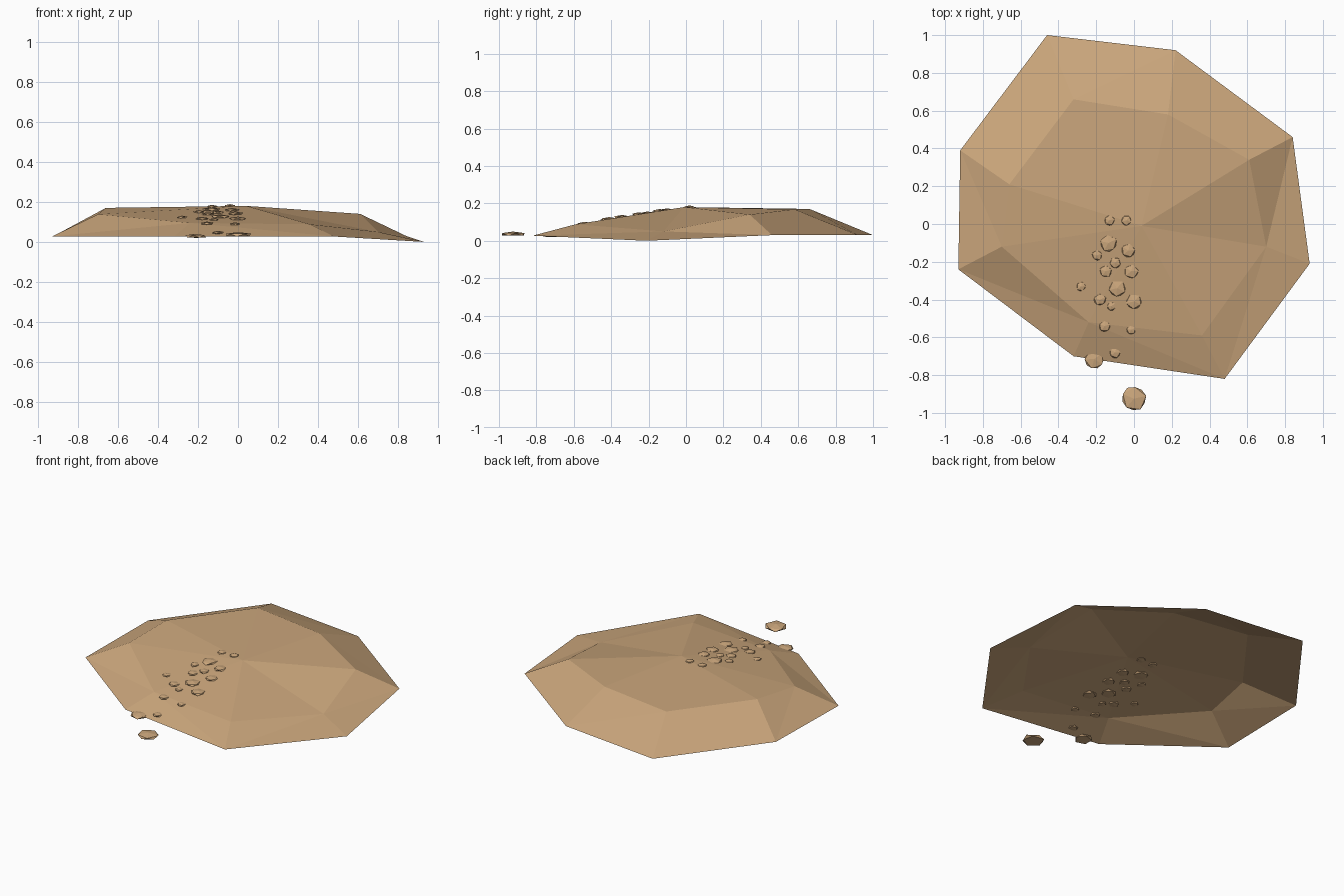
import bpy, bmesh, math, random
from mathutils import Vector
from mathutils.bvhtree import BVHTree

if "Cube" in bpy.data.objects:
    bpy.data.objects.remove(bpy.data.objects["Cube"])

random.seed(4)
sand = bpy.data.materials.new("sandy tan")
sand.diffuse_color = (0.60, 0.385, 0.202, 1)
sand.use_nodes = True
sand.node_tree.nodes["Principled BSDF"].inputs["Base Color"].default_value = sand.diffuse_color


def finish(bm, name):
    mesh = bpy.data.meshes.new(name)
    bm.to_mesh(mesh)
    mesh.materials.append(sand)
    obj = bpy.data.objects.new(name, mesh)
    bpy.context.collection.objects.link(obj)
    return obj


# Mound: low-poly open shell from an outer rim, an inner ring and a peak
rim = [(-.46, 1, .03), (.22, .92, .03), (.84, .46, .03), (.93, -.21, 0),
       (.48, -.82, .027), (-.32, -.70, .027), (-.93, -.24, .027), (-.92, .39, .03)]
ring = [(-.32, .66, .17), (.18, .58, .168), (.61, .34, .14), (.70, -.12, .05),
        (.36, -.59, .088), (-.24, -.52, .095), (-.70, -.12, .138), (-.66, .21, .17)]
bm = bmesh.new()
outer = [bm.verts.new(p) for p in rim]
inner = [bm.verts.new(p) for p in ring]
peak = bm.verts.new((.04, -.01, .18))
for i in range(8):
    j = (i + 1) % 8
    if i in (2, 4, 7):      # diagonal direction of each rim panel
        bm.faces.new((outer[i], inner[j], outer[j]))
        bm.faces.new((outer[i], inner[i], inner[j]))
    else:
        bm.faces.new((outer[i], inner[i], outer[j]))
        bm.faces.new((inner[i], inner[j], outer[j]))
    bm.faces.new((inner[i], peak, inner[j]))
bm.normal_update()
for f in bm.faces:
    if f.normal.z < 0:
        f.normal_flip()
tree = BVHTree.FromBMesh(bm)
finish(bm, "mound")
bm.free()

# Pebbles: flattened faceted stones trailing down the front slope
pebbles = [(0, -.925, .072), (-.21, -.715, .056), (-.10, -.68, .032), (-.155, -.54, .034),
           (-.015, -.56, .027), (-.12, -.435, .026), (0, -.41, .046), (-.09, -.34, .05),
           (-.28, -.33, .028), (-.015, -.25, .042), (-.15, -.25, .035), (-.10, -.205, .032),
           (-.195, -.165, .03), (-.135, -.10, .05), (-.03, -.14, .04), (-.13, .02, .03),
           (-.04, .02, .03), (-.18, -.40, .035)]
for n, (x, y, r) in enumerate(pebbles):
    hit = tree.ray_cast(Vector((x, y, 1)), Vector((0, 0, -1)))[0]
    z = hit.z if hit else .034
    turn = random.uniform(0, math.tau)
    bm = bmesh.new()
    bmesh.ops.create_icosphere(bm, subdivisions=1, radius=1)
    for v in bm.verts:
        a = math.atan2(v.co.y, v.co.x) + turn
        d = math.hypot(v.co.x, v.co.y) * r * random.uniform(.92, 1.06)
        h = v.co.z * (.006 + .13 * r)
        v.co = (x + d * math.cos(a), y + d * math.sin(a), z + max(h, -.007))
    finish(bm, f"pebble_{n + 1}")
    bm.free()
